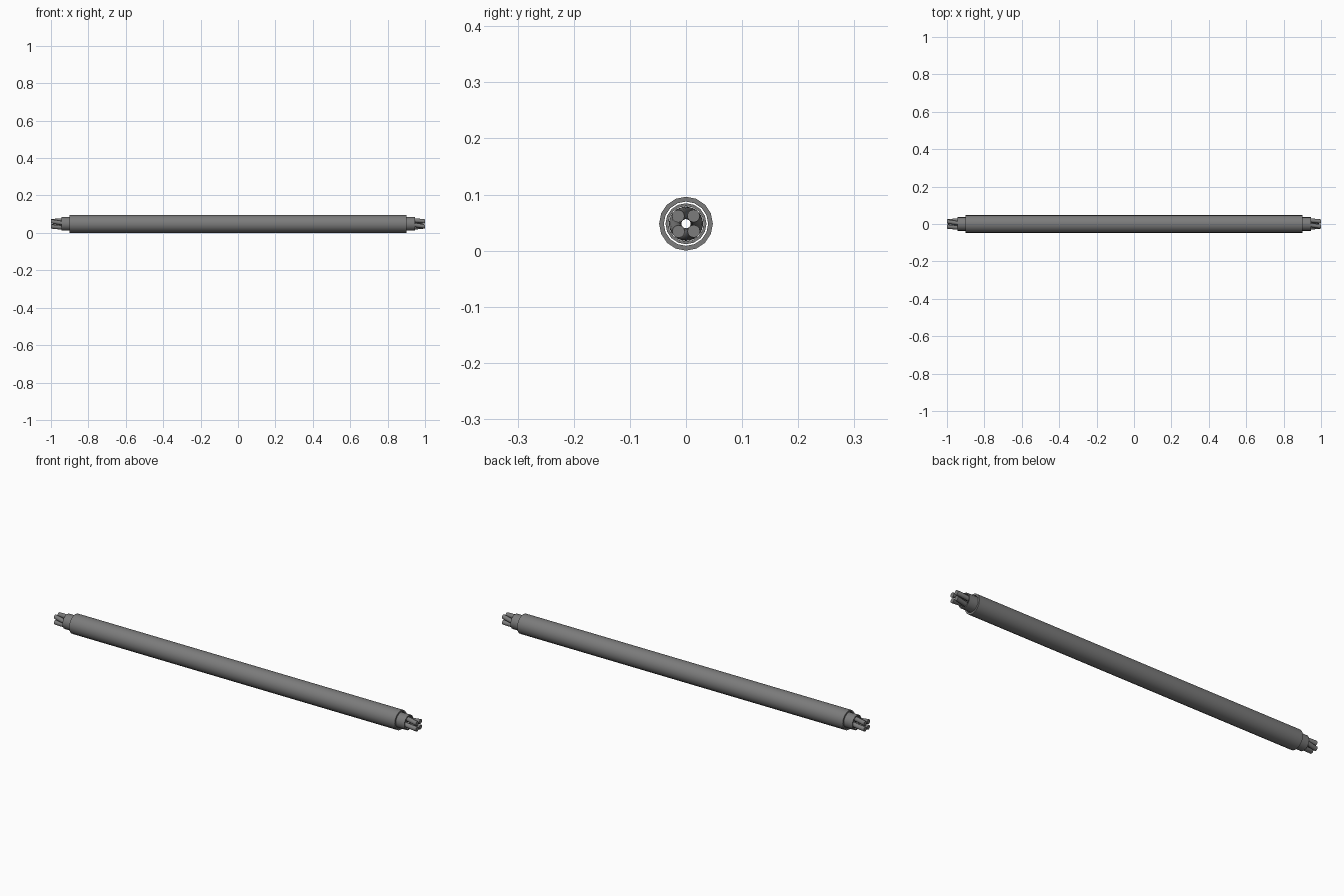
import bpy, bmesh
from math import sin, cos, pi, radians
from mathutils import Vector

if "Cube" in bpy.data.objects:
    bpy.data.objects.remove(bpy.data.objects["Cube"])

CZ = 0.048

# dark grey rubber
rubber = bpy.data.materials.new("dark_rubber")
rubber.diffuse_color = (0.2, 0.2, 0.2, 1)
rubber.use_nodes = True
rubber.node_tree.nodes["Principled BSDF"].inputs["Base Color"].default_value = rubber.diffuse_color


def finish(name, bm):
    bmesh.ops.recalc_face_normals(bm, faces=bm.faces)
    me = bpy.data.meshes.new(name)
    bm.to_mesh(me)
    bm.free()
    me.materials.append(rubber)
    ob = bpy.data.objects.new(name, me)
    bpy.context.collection.objects.link(ob)
    bpy.ops.object.select_all(action='DESELECT')
    ob.select_set(True)
    bpy.context.view_layer.objects.active = ob
    bpy.ops.object.shade_smooth_by_angle(angle=radians(35))
    return ob


def bridge(bm, a, b):
    n = len(a)
    for i in range(n):
        bm.faces.new((a[i], a[(i + 1) % n], b[(i + 1) % n], b[i]))


def ring(bm, c, r, sides):
    return [bm.verts.new(c + Vector((0, r * cos(2 * pi * i / sides), r * sin(2 * pi * i / sides))))
            for i in range(sides)]


def sleeve(name, half, r_out, r_in, sides=16):
    """Open tube along x with wall thickness."""
    bm = bmesh.new()
    rings = [ring(bm, Vector((x, 0, CZ)), r, sides)
             for x, r in ((-half, r_out), (half, r_out), (half, r_in), (-half, r_in))]
    for k in range(4):
        bridge(bm, rings[k], rings[(k + 1) % 4])
    return finish(name, bm)


def wire(name, start, turns, dist=0.0193, r=0.0112, sides=12, steps=96):
    """Round strand following a helix around the cable axis."""
    bm = bmesh.new()
    rings = []
    for s in range(steps + 1):
        x = -1 + 2 * s / steps
        a = start + pi * turns * (x - 1)
        rings.append(ring(bm, Vector((x, dist * cos(a), CZ + dist * sin(a))), r, sides))
    for p, q in zip(rings, rings[1:]):
        bridge(bm, p, q)
    bm.faces.new(rings[0])
    bm.faces.new(rings[-1])
    return finish(name, bm)


# outer jacket and inner sheath
sleeve("outer_jacket", 0.9, 0.048, 0.0395)
sleeve("inner_sheath", 0.945, 0.0365, 0.0315)

# four twisted conductors
for k in range(4):
    wire(f"twisted_wire_{k + 1}", radians(46) + k * pi / 2, 3)
